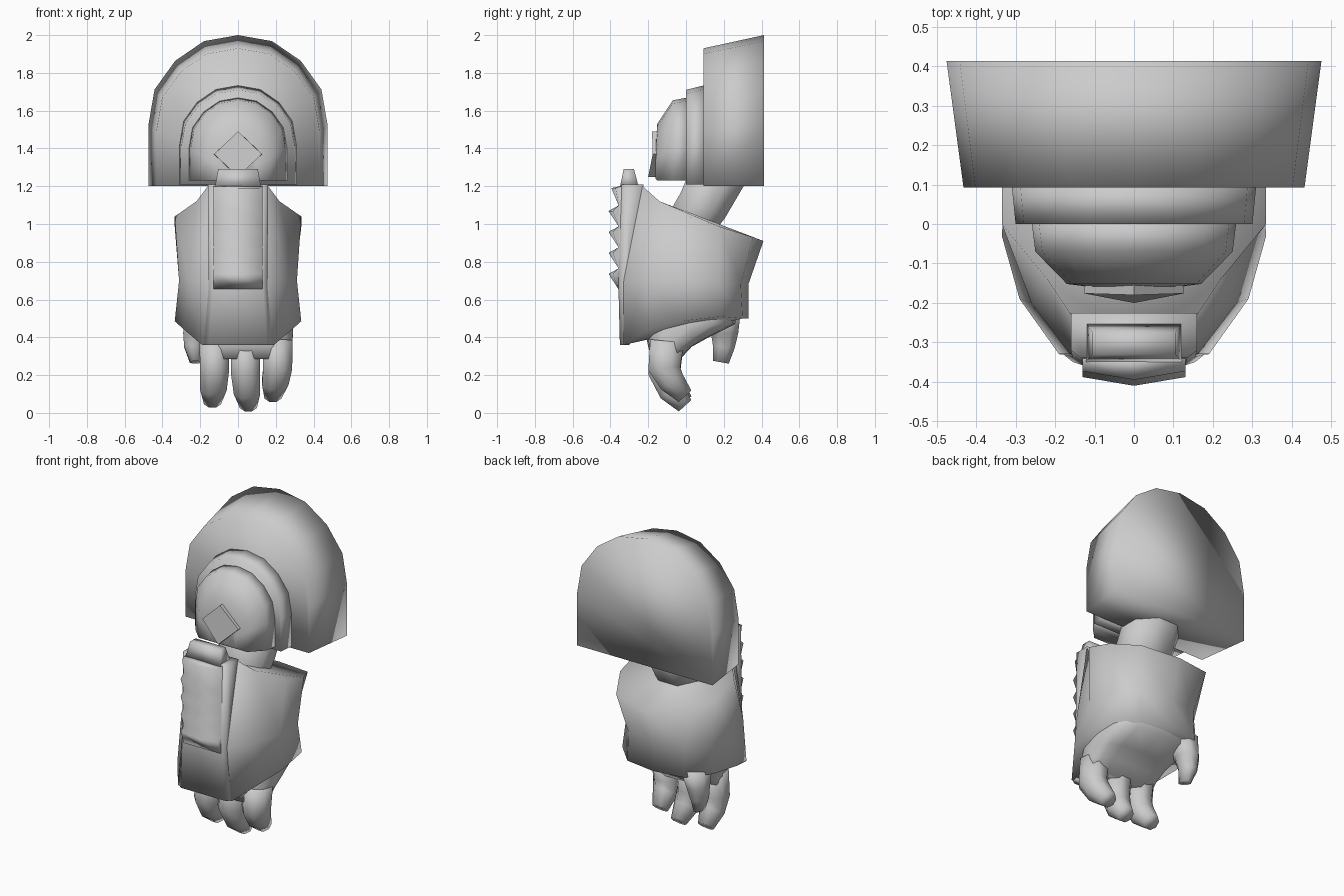
import bpy, bmesh, math
from mathutils import Vector

if "Cube" in bpy.data.objects:
    bpy.data.objects.remove(bpy.data.objects["Cube"])


def loft(name, rings, angle=180):
    """Skin closed rings of equal point count, capped at both ends."""
    bm = bmesh.new()
    vs = [[bm.verts.new(p) for p in r] for r in rings]
    n = len(vs[0])
    for a, b in zip(vs, vs[1:]):
        for i in range(n):
            j = (i + 1) % n
            bm.faces.new((a[i], a[j], b[j], b[i]))
    bm.faces.new(vs[0][::-1])
    bm.faces.new(vs[-1])
    bmesh.ops.recalc_face_normals(bm, faces=bm.faces)
    me = bpy.data.meshes.new(name)
    bm.to_mesh(me)
    bm.free()
    ob = bpy.data.objects.new(name, me)
    bpy.context.collection.objects.link(ob)
    bpy.ops.object.select_all(action='DESELECT')
    bpy.context.view_layer.objects.active = ob
    ob.select_set(True)
    bpy.ops.object.shade_smooth_by_angle(angle=math.radians(angle))
    return ob


def mirrored(half):
    """Half loop from front centre to back centre -> full loop."""
    return half + [(-x, y, z) for x, y, z in half[-2:0:-1]]


ARCH = [(1, 0), (1, .4), (.93, .64), (.7, .83), (.38, .96), (0, 1)]


def arch(w, z0, z1, y):
    pts = ARCH + [(-a, b) for a, b in ARCH[-2::-1]]
    return [(w * a, y, z0 + (z1 - z0) * b) for a, b in pts]


def tube(name, path, sides=8):
    """path: (x, y, z, half width in x, half thickness), bending in the yz plane."""
    rings = []
    for i, (x, y, z, rx, rt) in enumerate(path):
        p, q = path[max(i - 1, 0)], path[min(i + 1, len(path) - 1)]
        t = Vector((q[1] - p[1], q[2] - p[2])).normalized()
        ring = []
        for k in range(sides):
            a = 2 * math.pi * (k + .5) / sides
            s = math.sin(a) * rt / math.cos(math.pi / sides)
            c = math.cos(a) * rx / math.cos(math.pi / sides)
            ring.append((x + c, y - t.y * s, z + t.x * s))
        rings.append(ring)
    return loft(name, rings)


def rect(hx, y0, y1, z):
    return [(-hx, y0, z), (hx, y0, z), (hx, y1, z), (-hx, y1, z)]


# Shoulder: big shell, collar and dome
loft("shoulder_shell", [arch(.432, 1.2, 1.93, .092), arch(.475, 1.2, 2.0, .413)])
loft("shoulder_collar", [arch(.30, 1.21, 1.71, 0), arch(.31, 1.21, 1.735, .1)])
loft("shoulder_dome", [arch(.09, 1.24, 1.40, -.162), arch(.17, 1.23, 1.53, -.152),
                       arch(.25, 1.23, 1.655, -.07), arch(.26, 1.23, 1.67, .01)])

# Diamond stud: shallow faceted plate leaning forward at the bottom
gem = [(0, -.18, 1.49), (.13, -.176, 1.37), (0, -.2, 1.25), (-.13, -.176, 1.37)]
loft("diamond_stud", [[(x * .97, y, z) for x, y, z in gem],
                      [(x, -.12, z) for x, y, z in gem]], angle=60)

# Upper arm, leaning back into the shoulder
tube("upper_arm", [(0, .19, 1.3, .16, .15), (0, .09, 1.1, .16, .135), (0, -.03, .92, .15, .12)])

# Forearm guard: lofted loops closed top and bottom
top = mirrored([(0, -.30, 1.19), (.16, -.23, 1.2), (.22, -.14, 1.12), (.335, 0, 1.04),
                (.335, .18, .985), (.24, .355, .93), (0, .41, .91)])
mid = mirrored([(0, -.34, .69), (.16, -.33, .69), (.26, -.2, .7), (.312, -.03, .7),
                (.30, .17, .69), (.20, .29, .68), (0, .33, .68)])
low = mirrored([(0, -.345, .36), (.19, -.33, .36), (.29, -.19, .445), (.335, -.03, .485),
                (.32, .18, .51), (.2, .30, .5), (0, .33, .5)])
loft("forearm_guard", [top, mid, low])

# Raised front panel of the guard
panel = []
for z, yf, yb, w in [(1.21, -.34, -.225, .16), (.68, -.358, -.29, .155), (.36, -.35, -.30, .18)]:
    panel.append([(-w, yb, z), (-w, yf + .02, z), (-w + .025, yf, z), (w - .025, yf, z),
                  (w, yf + .02, z), (w, yb, z)])
loft("front_panel", panel)

# Sawtooth strip with a central ridge
saw = [(-.33, 1.205), (-.395, 1.19)]
for i in range(5):
    zt = 1.18 - .111 * i
    if i:
        saw.append((-.41, zt))
    saw.append((-.357, zt - .082))
saw += [(-.33, .67)]
loft("sawtooth_strip", [[(x, y + (.022 if x and y < -.38 else 0), z) for y, z in saw]
                        for x in (-.13, 0, .13)])

# Tapered knob on top of the panel
loft("panel_knob", [rect(.122, -.35, -.25, 1.195), rect(.105, -.33, -.275, 1.29)])

# Palm: rounded rings narrowing towards the knuckles
palm = []
for z, xa, xb, ya, yb in [(.58, -.27, .27, -.2, .28), (.47, -.25, .29, -.22, .26),
                          (.40, -.21, .29, -.21, .12), (.35, -.20, .285, -.2, .03),
                          (.285, -.19, .27, -.18, -.03)]:
    cx, cy, rx, ry = (xa + xb) / 2, (ya + yb) / 2, (xb - xa) / 2, (yb - ya) / 2
    ring = []
    for k in range(16):
        c, s = math.cos(k * math.pi / 8), math.sin(k * math.pi / 8)
        ring.append((cx + rx * math.copysign(abs(c) ** .6, c),
                     cy + ry * math.copysign(abs(s) ** .7, s), z))
    palm.append(ring)
loft("palm", palm)

# Three curled fingers: base x, tip x, lift of the tip
for i, (xb, xt, dz) in enumerate([(-.125, -.135, .02), (.04, .055, 0), (.21, .185, .05)]):
    tube(f"finger_{i + 1}", [(xb, -.10, .38, .078, .09), (xb, -.115, .21 + dz * .5, .077, .085),
                             ((xb + xt) / 2, -.075, .115 + dz, .07, .07),
                             (xt, -.005, .038 + dz, .045, .045)])

# Thumb on the inner side
tube("thumb", [(-.20, .19, .52, .085, .10), (-.225, .205, .42, .065, .072),
               (-.235, .20, .35, .05, .058), (-.225, .185, .268, .03, .042)])
